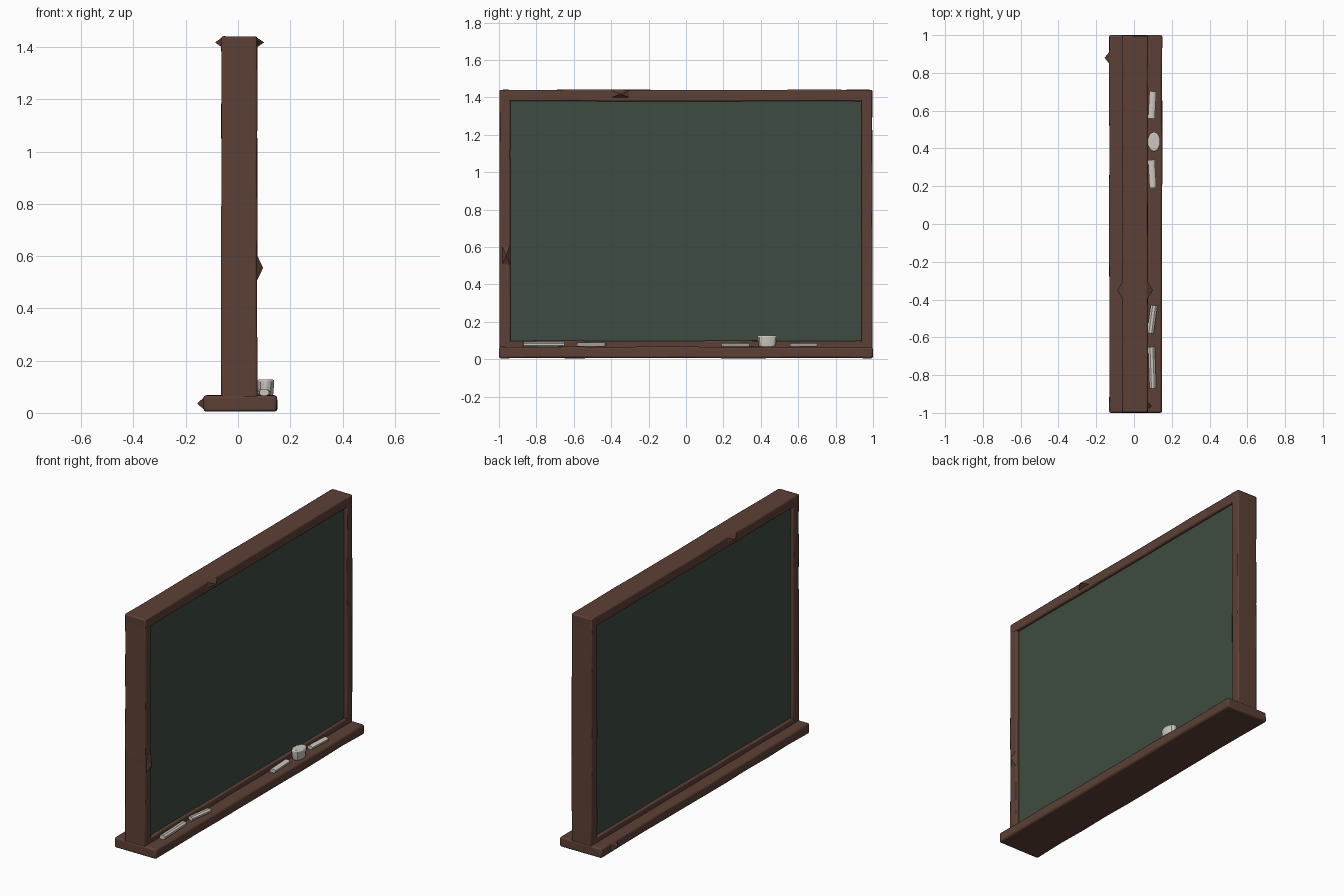
import bpy, bmesh, math, random
from mathutils import Vector, Matrix

if "Cube" in bpy.data.objects:
    bpy.data.objects.remove(bpy.data.objects["Cube"])

random.seed(4)

def material(name, rgb):
    m = bpy.data.materials.new(name)
    m.diffuse_color = (*rgb, 1)
    m.use_nodes = True
    m.node_tree.nodes["Principled BSDF"].inputs["Base Color"].default_value = m.diffuse_color
    return m

WOOD = material("brown_wood", (0.108, 0.051, 0.036))
SLATE = material("green_slate", (0.048, 0.072, 0.052))
CHALK = material("white_chalk", (0.60, 0.57, 0.52))

def finish(name, bm, mat, bevel=0.0):
    bmesh.ops.recalc_face_normals(bm, faces=bm.faces)
    me = bpy.data.meshes.new(name)
    bm.to_mesh(me)
    bm.free()
    me.materials.append(mat)
    ob = bpy.data.objects.new(name, me)
    bpy.context.collection.objects.link(ob)
    if bevel:
        mod = ob.modifiers.new("worn_edges", 'BEVEL')
        mod.width = bevel
        mod.segments = 2
        mod.limit_method = 'ANGLE'
        mod.angle_limit = math.radians(40)
    bpy.context.view_layer.objects.active = ob
    ob.select_set(True)
    bpy.ops.object.shade_smooth_by_angle(angle=math.radians(35))
    ob.select_set(False)
    return ob

def box(name, lo, hi, mat, bevel=0.0, cuts=0, wobble=0.0):
    """Box between two corners; long axis can be cut and roughened."""
    lo, hi = Vector(lo), Vector(hi)
    size, mid = hi - lo, (lo + hi) / 2
    bm = bmesh.new()
    bmesh.ops.create_cube(bm, size=1, matrix=Matrix.Translation(mid) @ Matrix.Diagonal((*size, 1)))
    axis = max(range(3), key=lambda i: size[i])
    normal = Vector([float(i == axis) for i in range(3)])
    for k in range(1, cuts + 1):
        point = lo + normal * size[axis] * k / (cuts + 1)
        bmesh.ops.bisect_plane(bm, geom=bm.verts[:] + bm.edges[:] + bm.faces[:],
                               plane_co=point, plane_no=normal)
    for v in bm.verts:
        for i in range(3):
            if i != axis:   # only wear inward
                v.co[i] -= math.copysign(random.uniform(0, wobble), v.co[i] - mid[i])
    return finish(name, bm, mat, bevel)

def splinter(name, base, half_y, half_z, out):
    """Low pyramid of raised wood pointing along x."""
    b = Vector(base)
    bm = bmesh.new()
    ring = [bm.verts.new(b + Vector((0, sy * half_y, sz * half_z)))
            for sy, sz in ((-1, -1), (1, -1), (1, 1), (-1, 1))]
    tip = bm.verts.new(b + Vector((out, 0, 0)))
    bm.faces.new(ring)
    for i in range(4):
        bm.faces.new((ring[i], ring[(i + 1) % 4], tip))
    finish(name, bm, WOOD)

# Frame and chalk ledge
X0, X1 = -0.065, 0.075
box("ledge", (-0.133, -1, 0.004), (0.151, 1, 0.068), WOOD, 0.010, 9, 0.004)
for side, label in ((-1, "front"), (1, "back")):
    y0, y1 = sorted((side * 0.937, side * 0.998))
    box(label + "_post", (X0, y0, 0.05), (X1, y1, 1.44), WOOD, 0.007, 7, 0.003)
box("top_rail", (X0, -0.985, 1.378), (X1, 0.985, 1.442), WOOD, 0.007, 9, 0.003)
box("bottom_rail", (X0, -0.96, 0.05), (X1, 0.96, 0.100), WOOD, 0.006, 9, 0.003)

# Two-sided writing surface
box("board", (-0.045, -0.955, 0.08), (0.055, 0.955, 1.395), SLATE)

# Raised splinters
splinter("post_splinter", (0.070, -0.962, 0.555), 0.022, 0.055, 0.026)
splinter("top_splinter_right", (0.070, -0.35, 1.418), 0.05, 0.020, 0.030)
splinter("top_splinter_left", (-0.060, -0.35, 1.418), 0.05, 0.020, -0.028)
splinter("ledge_splinter", (-0.128, 0.88, 0.036), 0.035, 0.026, -0.028)

# Chalk sticks: centre y, length, thickness, turn
for n, (y, length, thick, turn) in enumerate(((-0.76, 0.22, 0.028, 2), (-0.505, 0.15, 0.026, -8),
                                             (0.265, 0.15, 0.024, 3), (0.63, 0.145, 0.024, -3))):
    bm = bmesh.new()
    m = (Matrix.Translation((0.096, y, 0.064 + thick / 2)) @ Matrix.Rotation(math.radians(turn), 4, 'Z')
         @ Matrix.Diagonal((0.036, length, thick, 1)) @ Matrix.Rotation(math.pi / 2, 4, 'X')
         @ Matrix.Rotation(math.pi / 8, 4, 'Z'))
    bmesh.ops.create_cone(bm, cap_ends=True, segments=8, radius1=0.54, radius2=0.54, depth=1, matrix=m)
    finish("chalk_stick_%d" % (n + 1), bm, CHALK)

# Chalk lump
bm = bmesh.new()
bmesh.ops.create_cone(bm, cap_ends=True, segments=10, radius1=0.43, radius2=0.5, depth=1,
                      matrix=Matrix.Translation((0.106, 0.435, 0.096)) @ Matrix.Diagonal((0.07, 0.11, 0.064, 1)))
finish("chalk_lump", bm, CHALK, 0.008)
